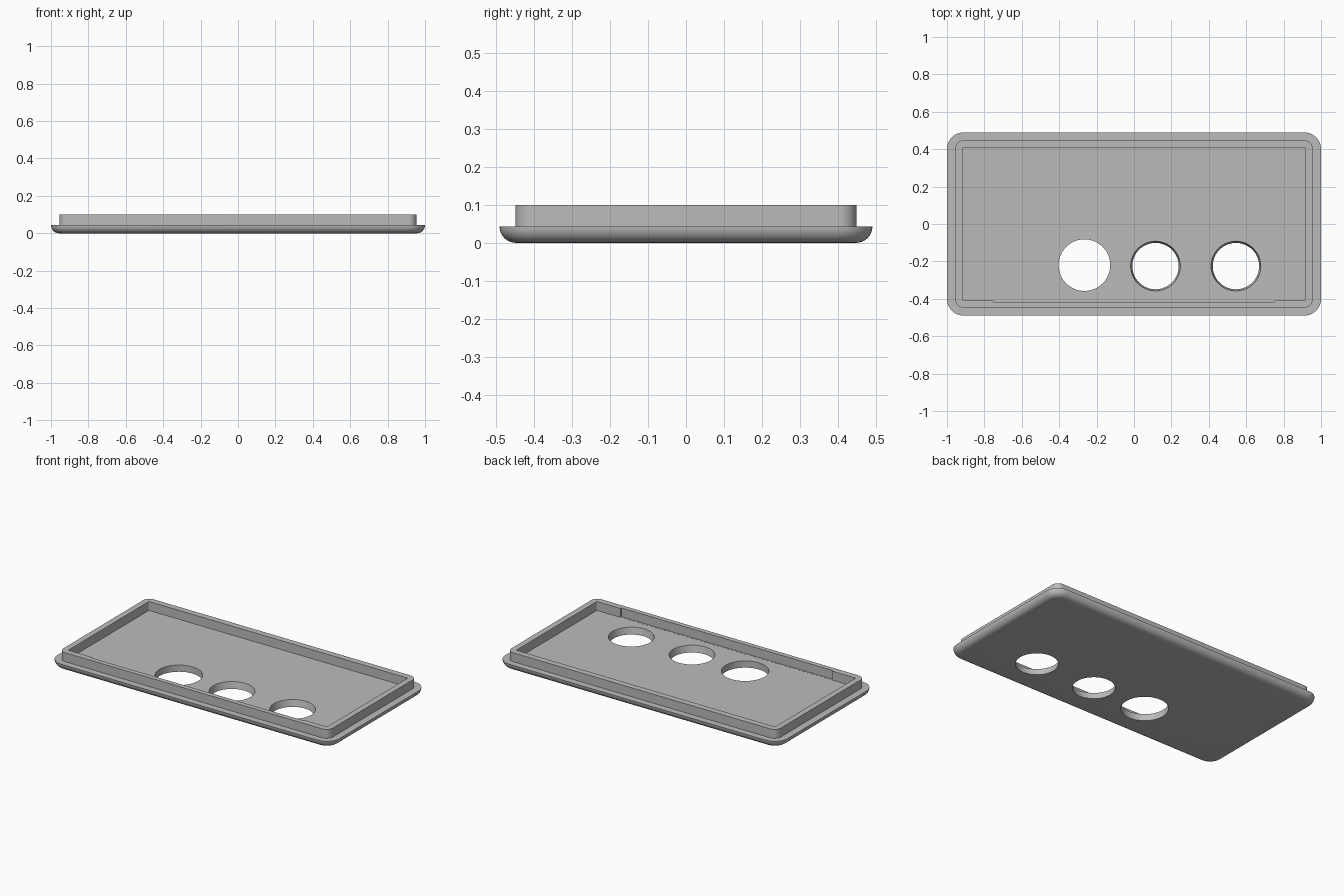
import bpy, bmesh
from math import sin, cos, pi, radians

if "Cube" in bpy.data.objects:
    bpy.data.objects.remove(bpy.data.objects["Cube"])

grey = bpy.data.materials.new("grey plastic")
grey.use_nodes = True
colour = (0.5, 0.5, 0.5, 1)
grey.diffuse_color = colour
grey.node_tree.nodes["Principled BSDF"].inputs["Base Color"].default_value = colour

PLATE, TOP, FILLET = 0.043, 0.1, 0.043
SEG = 10


def rounded_loop(bm, hx, hy, r, z):
    """Ring of vertices round a rounded rectangle."""
    ring = []
    for i, (sx, sy) in enumerate([(1, 1), (-1, 1), (-1, -1), (1, -1)]):
        for k in range(SEG + 1):
            a = (i + k / SEG) * pi / 2
            ring.append(bm.verts.new((sx * (hx - r) + r * cos(a),
                                      sy * (hy - r) + r * sin(a), z)))
    return ring


def new_object(name, bm):
    bmesh.ops.recalc_face_normals(bm, faces=bm.faces)
    mesh = bpy.data.meshes.new(name)
    bm.to_mesh(mesh)
    bm.free()
    obj = bpy.data.objects.new(name, mesh)
    bpy.context.collection.objects.link(obj)
    mesh.materials.append(grey)
    return obj


# Lid: rounded underside, flange, raised rim and recessed floor
bm = bmesh.new()
loops = []
for k in range(9):
    a = k / 8 * pi / 2
    inset = FILLET * (1 - sin(a))
    loops.append(rounded_loop(bm, 1 - inset, 0.49 - inset, 0.09 - inset,
                              FILLET * (1 - cos(a))))
loops.append(rounded_loop(bm, 0.955, 0.448, 0.045, PLATE))
loops.append(rounded_loop(bm, 0.955, 0.448, 0.045, TOP))
loops.append(rounded_loop(bm, 0.917, 0.408, 0.006, TOP))
loops.append(rounded_loop(bm, 0.917, 0.408, 0.006, PLATE))
for low, high in zip(loops, loops[1:]):
    n = len(low)
    for i in range(n):
        j = (i + 1) % n
        bm.faces.new((low[i], low[j], high[j], high[i]))
bm.faces.new(loops[0])
bm.faces.new(loops[-1])
lid = new_object("lid", bm)


def cut(cutter):
    cutter.hide_render = True
    mod = lid.modifiers.new("cut", 'BOOLEAN')
    mod.operation = 'DIFFERENCE'
    mod.solver = 'EXACT'
    mod.object = cutter
    bpy.context.view_layer.objects.active = lid
    bpy.ops.object.modifier_apply(modifier=mod.name)
    bpy.data.objects.remove(cutter)


# Three round openings, two of them slightly tapered
def hole(x, y, r_low, r_high):
    bm = bmesh.new()
    rings = []
    for r, z in ((r_low, -0.05), (r_low, 0), (r_high, PLATE), (r_high, 0.08)):
        rings.append([bm.verts.new((x + r * cos(i * pi / 32), y + r * sin(i * pi / 32), z))
                      for i in range(64)])
    for low, high in zip(rings, rings[1:]):
        for i in range(64):
            j = (i + 1) % 64
            bm.faces.new((low[i], low[j], high[j], high[i]))
    bm.faces.new(rings[0])
    bm.faces.new(rings[-1])
    cut(new_object("hole_cutter", bm))


hole(-0.265, -0.22, 0.138, 0.138)
hole(0.115, -0.225, 0.124, 0.133)
hole(0.545, -0.225, 0.124, 0.133)

# Shallow relief along the inside of the front rim
bm = bmesh.new()
bmesh.ops.create_cube(bm, size=1)
bmesh.ops.scale(bm, vec=(1.5, 0.04, 0.1), verts=bm.verts)
bmesh.ops.translate(bm, vec=(0, -0.397, PLATE + 0.0505), verts=bm.verts)
cut(new_object("relief_cutter", bm))

# Smooth curves, crisp edges
bpy.ops.object.select_all(action='DESELECT')
lid.select_set(True)
bpy.context.view_layer.objects.active = lid
bpy.ops.object.shade_smooth_by_angle(angle=radians(30))
